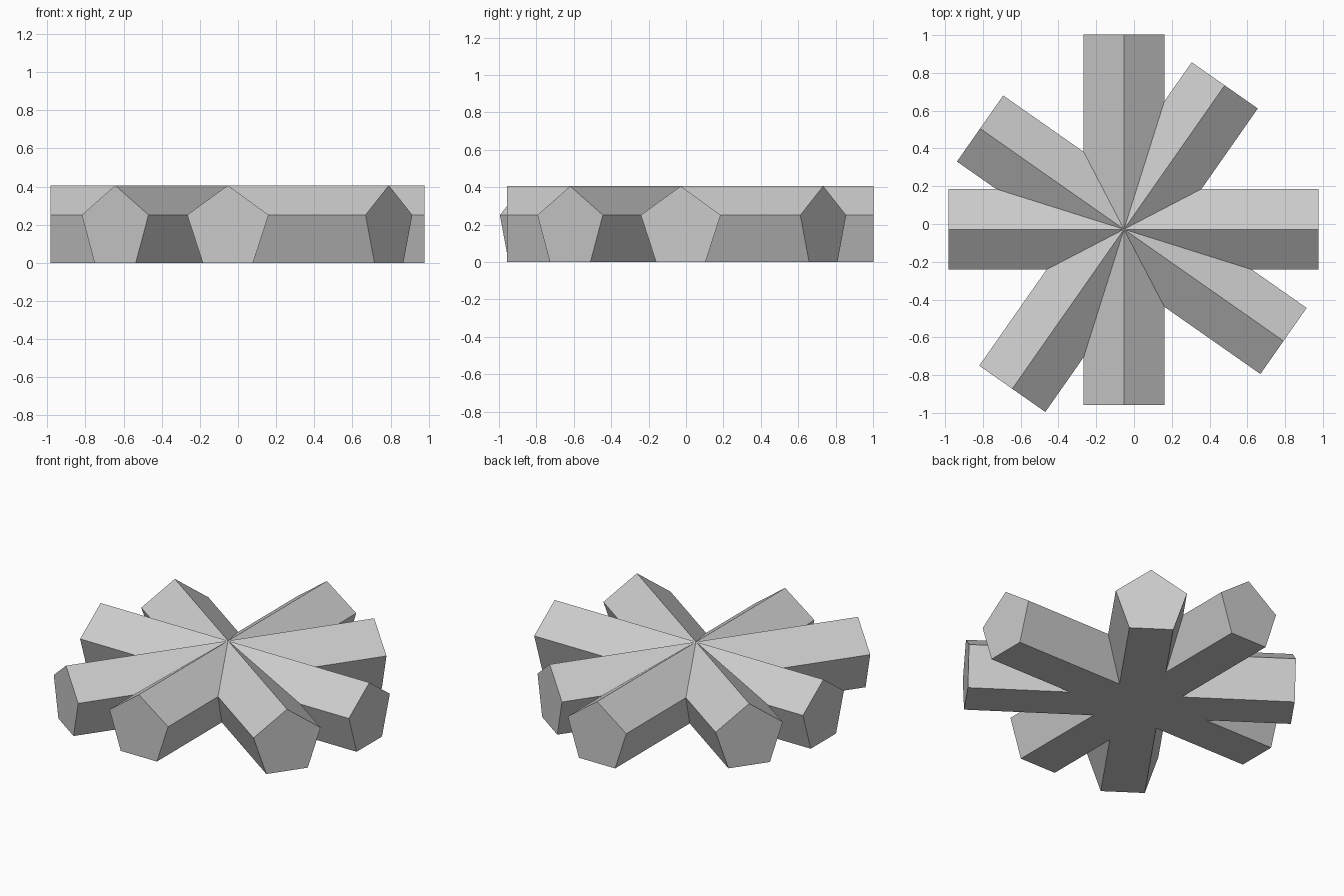
import bpy, bmesh
from math import sin, cos, pi, radians

if "Cube" in bpy.data.objects:
    bpy.data.objects.remove(bpy.data.objects["Cube"])

RADIUS = 0.2245                 # pentagon circumradius
CROSSING = (-0.053, -0.028)     # where all the ridges meet
SHORT, LONG = 0.93, 1.031       # beam reach either side of the crossing


def pentagon_beam(name, angle):
    """Regular pentagonal prism lying flat-side down, long end towards +angle."""
    bm = bmesh.new()
    lift = RADIUS * cos(pi / 5)
    ring = [bm.verts.new((-SHORT,
                          RADIUS * sin(2 * pi * i / 5),
                          RADIUS * cos(2 * pi * i / 5) + lift)) for i in range(5)]
    cap = bm.faces.new(ring)
    ext = bmesh.ops.extrude_face_region(bm, geom=[cap], use_keep_orig=True)
    moved = [g for g in ext["geom"] if isinstance(g, bmesh.types.BMVert)]
    bmesh.ops.translate(bm, verts=moved, vec=(SHORT + LONG, 0, 0))
    bmesh.ops.recalc_face_normals(bm, faces=bm.faces)
    mesh = bpy.data.meshes.new(name)
    bm.to_mesh(mesh)
    bm.free()
    obj = bpy.data.objects.new(name, mesh)
    obj.location = (*CROSSING, 0)
    obj.rotation_euler.z = radians(angle)
    bpy.context.collection.objects.link(obj)


# Four beams crossing at one point
for name, angle in (("side_beam", 0), ("depth_beam", 90),
                    ("steep_diagonal_beam", 235), ("shallow_diagonal_beam", 325)):
    pentagon_beam(name, angle)
